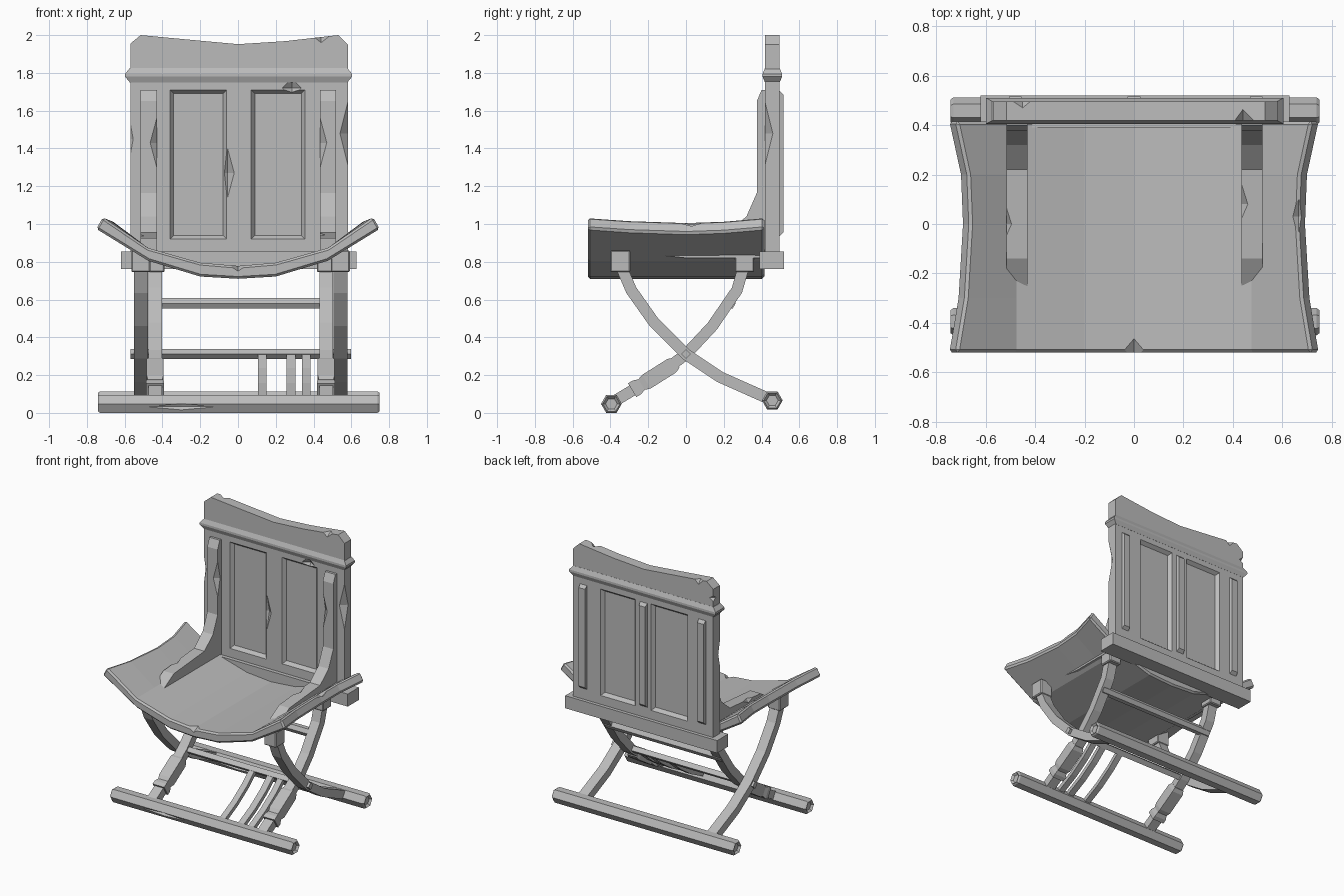
import bpy, bmesh, math
from mathutils import Vector, Matrix

cube = bpy.data.objects.get("Cube")
if cube:
    bpy.data.objects.remove(cube)

wood = bpy.data.materials.new("grey_wood")
wood.use_nodes = True
GREY = (0.5, 0.5, 0.5, 1)
wood.diffuse_color = GREY
wood.node_tree.nodes["Principled BSDF"].inputs["Base Color"].default_value = GREY


def finish(name, bm, bevel=0):
    bmesh.ops.recalc_face_normals(bm, faces=bm.faces)
    mesh = bpy.data.meshes.new(name)
    bm.to_mesh(mesh)
    bm.free()
    mesh.materials.append(wood)
    obj = bpy.data.objects.new(name, mesh)
    bpy.context.scene.collection.objects.link(obj)
    if bevel:
        mod = obj.modifiers.new("worn_edges", 'BEVEL')
        mod.width, mod.segments = bevel, 1
        mod.limit_method, mod.angle_limit = 'ANGLE', math.radians(50)
    return obj


def loft(name, rings, bevel=0, inset_ends=0):
    """Skin a list of rings of points and close both ends."""
    bm = bmesh.new()
    rows = [[bm.verts.new(p) for p in ring] for ring in rings]
    n = len(rows[0])
    for a, b in zip(rows, rows[1:]):
        for i in range(n):
            j = (i + 1) % n
            bm.faces.new((a[i], a[j], b[j], b[i]))
    caps = [bm.faces.new(rows[0]), bm.faces.new(rows[-1])]
    if inset_ends:
        bmesh.ops.recalc_face_normals(bm, faces=bm.faces)
        bmesh.ops.inset_individual(bm, faces=caps, thickness=inset_ends, depth=-inset_ends)
    return finish(name, bm, bevel)


def rect(cx, cy, hx, hy, z):
    return [(cx + sx * hx, cy + sy * hy, z) for sx, sy in ((-1, -1), (1, -1), (1, 1), (-1, 1))]


def box(name, x0, x1, y0, y1, z0, z1, bevel=0):
    cx, cy, hx, hy = (x0 + x1) / 2, (y0 + y1) / 2, (x1 - x0) / 2, (y1 - y0) / 2
    return loft(name, [rect(cx, cy, hx, hy, z) for z in (z0, z1)], bevel)


def sweep(name, path, x, width, thick):
    """Rectangular bar along a (y, z) path; thick may be one value or one per point."""
    pts = [Vector(p) for p in path]
    rings = []
    for i, p in enumerate(pts):
        d = (pts[min(i + 1, len(pts) - 1)] - pts[max(i - 1, 0)]).normalized()
        t = thick[i] if isinstance(thick, list) else thick
        w = width[i] if isinstance(width, list) else width
        n = Vector((-d.y, d.x)) * t / 2
        rings.append([(x + s * w / 2, p.x + k * n.x, p.y + k * n.y)
                      for s, k in ((-1, -1), (1, -1), (1, 1), (-1, 1))])
    return loft(name, rings)


def rod(name, stations, y, z, sides=6, inset=0):
    """Faceted bar along x from (x, radius) stations."""
    turns = [2 * math.pi * i / sides for i in range(sides)]
    return loft(name, [[(x, y + r * math.cos(a), z + r * math.sin(a)) for a in turns]
                       for x, r in stations], inset_ends=inset)


def chip(target, centre, size):
    """Knock a faceted dent out of a part."""
    bm = bmesh.new()
    bmesh.ops.create_cone(bm, segments=4, radius1=1, radius2=0, depth=1,
                          matrix=Matrix.Translation((0, 0, 0.5)))
    bmesh.ops.create_cone(bm, segments=4, radius1=1, radius2=0, depth=1,
                          matrix=Matrix.Translation((0, 0, -0.5)) @ Matrix.Rotation(math.pi, 4, 'X'))
    bmesh.ops.delete(bm, geom=[f for f in bm.faces if abs(f.normal.z) > 0.99], context='FACES_ONLY')
    bmesh.ops.remove_doubles(bm, verts=bm.verts, dist=1e-3)
    bmesh.ops.scale(bm, vec=size, verts=bm.verts)
    bmesh.ops.translate(bm, vec=centre, verts=bm.verts)
    cutter = finish("chip_cutter", bm)
    cutter.hide_render = True
    cutter.hide_set(True)
    cutter.display_type = 'WIRE'
    mod = target.modifiers.new("chip", 'BOOLEAN')
    mod.operation, mod.object, mod.solver = 'DIFFERENCE', cutter, 'EXACT'
    bpy.context.view_layer.update()
    # bake the dent so the cutter can go
    baked = bpy.data.meshes.new_from_object(target.evaluated_get(bpy.context.evaluated_depsgraph_get()))
    target.modifiers.clear()
    target.data = baked
    bpy.data.objects.remove(cutter)


# Back panel with sunken fields on both faces
bm = bmesh.new()
xs = [-0.57, -0.36, -0.06, 0.07, 0.355, 0.582]
zs = [0.84, 0.92, 1.71, 1.78]
FRONT, BACK = 0.418, 0.495
fields = []
for y in (FRONT, BACK):
    grid = [[bm.verts.new((x, y, z)) for x in xs] for z in zs]
    for r in range(len(zs) - 1):
        for c in range(len(xs) - 1):
            f = bm.faces.new((grid[r][c], grid[r][c + 1], grid[r + 1][c + 1], grid[r + 1][c]))
            if r == 1 and c in (1, 3):
                fields.append(f)
rim = [e for e in bm.edges if e.is_boundary]
bmesh.ops.bridge_loops(bm, edges=rim)
bmesh.ops.recalc_face_normals(bm, faces=bm.faces)
bmesh.ops.inset_individual(bm, faces=fields, thickness=0.028, depth=-0.025)
back_panel = finish("back_panel", bm)
chip(back_panel, (0.285, FRONT, 1.72), (0.05, 0.03, 0.05))
chip(back_panel, (-0.055, FRONT, 1.27), (0.035, 0.03, 0.13))
chip(back_panel, (0.59, FRONT, 1.48), (0.05, 0.05, 0.2))
chip(back_panel, (-0.58, FRONT, 1.45), (0.025, 0.03, 0.14))

# Crest board with a dipped top
outline = [(-0.57, 1.78), (0.582, 1.78), (0.582, 1.95), (0.53, 2.0), (0.25, 1.968),
           (0, 1.952), (-0.25, 1.975), (-0.515, 2.0), (-0.57, 1.955)]
crest = loft("crest_board", [[(x, y, z) for x, z in outline] for y in (FRONT, BACK)])
chip(crest, (0.44, FRONT, 2.0), (0.05, 0.06, 0.04))
chip(crest, (-0.45, BACK, 2.0), (0.04, 0.03, 0.04))
chip(crest, (-0.58, BACK, 1.885), (0.04, 0.04, 0.03))

# Moulding under the crest and bottom rail of the back
loft("back_moulding", [rect(0.003, 0.457, hx, hy, z) for hx, hy, z in
                       ((0.576, 0.039, 1.75), (0.601, 0.052, 1.78),
                        (0.601, 0.052, 1.795), (0.576, 0.039, 1.825))])
box("back_bottom_rail", -0.62, 0.628, 0.39, 0.52, 0.762, 0.855)

# Raised strips on the rear of the back
for name, x in (("right", -0.48), ("middle", 0.0), ("left", 0.495)):
    loft(name + "_rear_strip", [[(x + s * w, y, z) for s, z in
                                 ((-1, 0.93 + e), (1, 0.93 + e), (1, 1.71 - e), (-1, 1.71 - e))]
                                for y, w, e in ((0.49, 0.03, 0), (0.516, 0.025, 0.025))])

# Curved brackets joining back and seat
side = [(-0.27, 0.85), (-0.14, 0.925), (0.22, 0.955), (0.32, 1.04), (0.375, 1.165), (0.375, 1.65),
        (0.40, 1.71), (0.43, 1.71), (0.43, 0.82), (0.0, 0.82)]
for name, x0, x1 in (("right", -0.515, -0.43), ("left", 0.435, 0.52)):
    arm = loft(name + "_bracket", [[(x, y, z) for y, z in side] for x in (x0, x1)])
    chip(arm, (-0.43 if x0 < 0 else x0, 0.375, 1.43), (0.035, 0.03, 0.13))
    chip(arm, (x0, 0.0 if x0 < 0 else 0.08, 0.95), (0.03, 0.08, 0.04))

# Dished seat, narrower at the waist
half = [(0, 0.778, 0.71), (0.2, 0.795, 0.722), (0.475, 0.873, 0.805)]
rings = []
for y, tip, drop in ((-0.52, 0.752, 0), (-0.3, 0.715, 0.015), (0, 0.697, 0.025),
                     (0.2, 0.705, 0.018), (0.415, 0.752, 0)):
    edge = half + [(tip, 1.037 - drop, 0.975 - drop)]
    # pull the upper corner in so the seat edge leans with the curve
    top = [(x - (0.035 if x == tip else 0), z) for x, z, _ in edge]
    low = [(x, z) for x, _, z in edge]
    loop = ([(-x, z) for x, z in reversed(top)] + top[1:] +
            low[::-1] + [(-x, z) for x, z in low[1:]])
    rings.append([(x, y, z) for x, z in loop])
seat = loft("seat", rings, bevel=0.012)
chip(seat, (0, -0.52, 0.79), (0.06, 0.08, 0.04))
chip(seat, (0.665, 0.03, 1.01), (0.04, 0.08, 0.03))

# Crossed legs, with sleeves and mounting blocks under the seat
CX = 0.014
for name, s in (("right", -1), ("left", 1)):
    outer, inner = CX + s * 0.528, CX + s * 0.453
    sweep(name + "_outer_leg", [(-0.35, 0.79), (-0.29, 0.65), (-0.17, 0.48), (0, 0.31),
                                (0.18, 0.19), (0.45, 0.07)], outer, 0.075, 0.06)
    sweep(name + "_inner_leg", [(0.31, 0.79), (0.27, 0.65), (0.14, 0.46), (0, 0.31),
                                (-0.15, 0.20), (-0.39, 0.055)], inner, 0.072, 0.06)
    sweep(name + "_leg_sleeve", [(-0.05, 0.265), (-0.075, 0.25), (-0.21, 0.165), (-0.235, 0.15),
                                 (-0.26, 0.135), (-0.285, 0.12)], inner,
          [0.075, 0.09, 0.09, 0.078, 0.095, 0.095], [0.06, 0.085, 0.085, 0.065, 0.085, 0.085])
    box(name + "_front_block", outer - 0.05, outer + 0.05, -0.40, -0.295, 0.745, 0.86, 0.006)
    box(name + "_rear_block", inner - 0.05, inner + 0.05, 0.26, 0.36, 0.745, 0.83, 0.006)

# Foot bars and cross rods
for name, y, z in (("front", -0.395, 0.048), ("rear", 0.457, 0.066)):
    bar = rod(name + "_foot_bar", [(-0.742, 0.046), (-0.73, 0.055), (0.738, 0.055), (0.75, 0.046)],
              y, z, inset=0.015)
    chip(bar, (-0.3, y - 0.045, z - 0.015), (0.18, 0.02, 0.03))
rod("pivot_rod", [(-0.568, 0.026), (0.598, 0.026)], 0, 0.312, sides=4)
rod("upper_cross_rod", [(-0.47, 0.033), (0.49, 0.033)], 0.23, 0.58)

# Remaining slats between pivot rod and front bar
for i, (x, w) in enumerate(((0.128, 0.045), (0.28, 0.048), (0.362, 0.045))):
    sweep("foot_slat_%d" % (i + 1), [(0, 0.31), (-0.1, 0.225), (-0.22, 0.145), (-0.39, 0.06)],
          x, w, 0.03)
